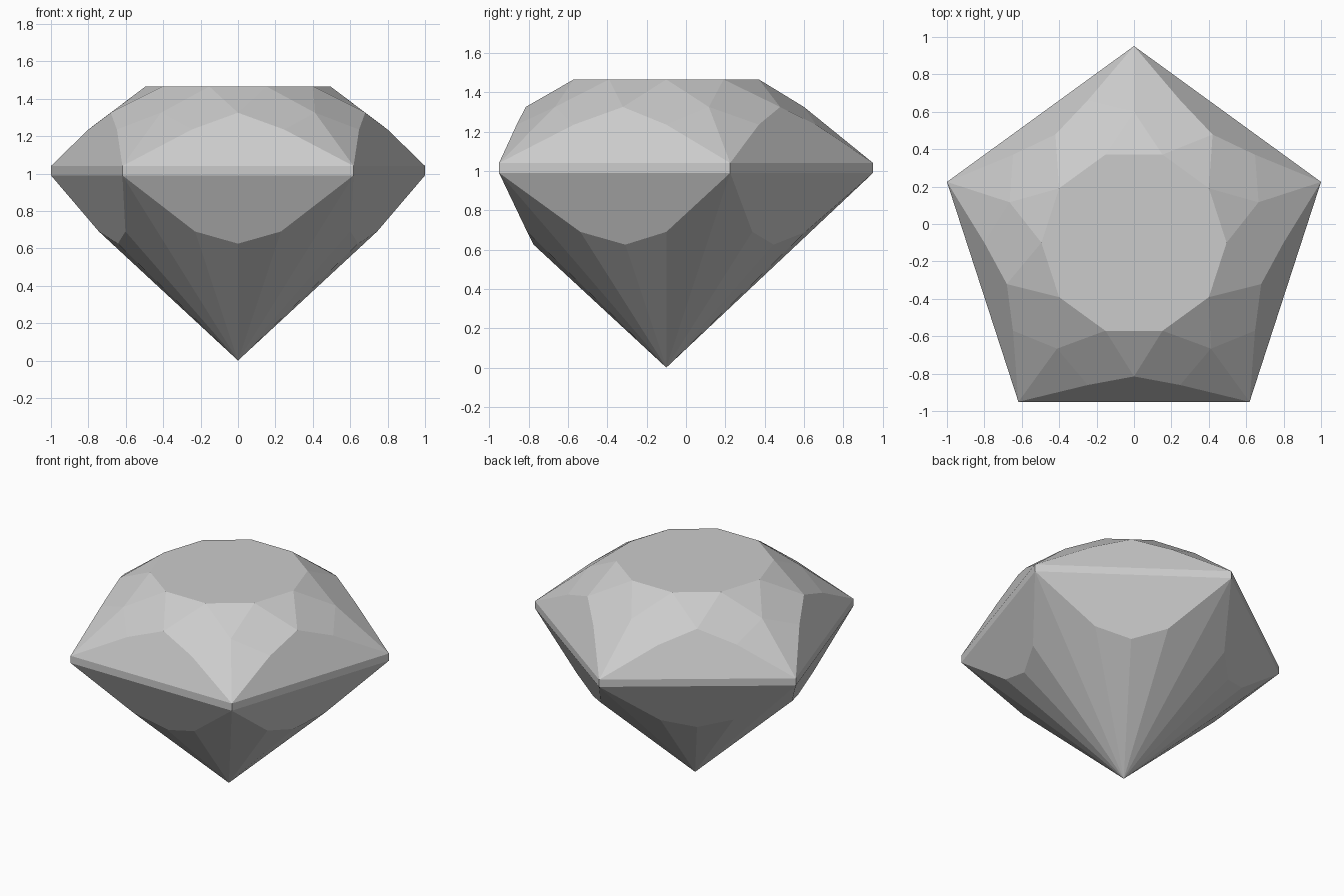
import bpy, bmesh
from math import cos, sin, radians

cube = bpy.data.objects.get("Cube")
if cube:
    bpy.data.objects.remove(cube)

mat = bpy.data.materials.new("pale_grey_crystal")
mat.use_nodes = True
grey = (0.6, 0.6, 0.6, 1)
mat.diffuse_color = grey
mat.node_tree.nodes["Principled BSDF"].inputs["Base Color"].default_value = grey

SIDES, CENTRE_Y = 5, -0.1
bm = bmesh.new()


def ring(count, radius, z, start):
    """Regular ring of vertices, starting at an angle in degrees."""
    angles = [radians(start + 360 * i / count) for i in range(count)]
    return [bm.verts.new((radius * cos(a), CENTRE_Y + radius * sin(a), z)) for a in angles]


# Corner i points along 90 + 72 i degrees, side i along 126 + 72 i degrees
table = ring(10, 0.495, 1.465, 72)
crown_corner = ring(SIDES, 0.70, 1.325, 90)
crown_side = ring(SIDES, 0.715, 1.325, 126)
crown_low = ring(10, 0.80, 1.235, 72)
girdle_top = ring(SIDES, 1.0515, 1.04, 90)
girdle_base = ring(SIDES, 1.0515, 0.99, 90)
pavilion_low = ring(10, 0.744, 0.69, 72)
pavilion_side = ring(SIDES, 0.675, 0.625, 126)
culet = bm.verts.new((0, CENTRE_Y, 0))

bm.faces.new(table)
for i in range(SIDES):
    n = (i + 1) % SIDES
    # Ring of ten: a and b flank this corner, c precedes the next corner
    a, b, c = 2 * i, 2 * i + 1, (2 * i + 2) % 10
    facets = [
        # Crown triangles below the table, then kites and corner facets
        (table[a], table[b], crown_corner[i]),
        (table[b], table[c], crown_side[i]),
        (table[b], crown_corner[i], crown_low[b], crown_side[i]),
        (table[c], crown_side[i], crown_low[c], crown_corner[n]),
        (crown_corner[i], girdle_top[i], crown_low[b]),
        (crown_corner[n], crown_low[c], girdle_top[n]),
        # Broad crown facet, girdle band, broad pavilion facet
        (girdle_top[i], girdle_top[n], crown_low[c], crown_side[i], crown_low[b]),
        (girdle_top[i], girdle_base[i], girdle_base[n], girdle_top[n]),
        (girdle_base[i], pavilion_low[b], pavilion_side[i], pavilion_low[c], girdle_base[n]),
        # Long pavilion facets meeting at the point
        (girdle_base[i], culet, pavilion_low[b]),
        (pavilion_low[b], culet, pavilion_side[i]),
        (pavilion_side[i], culet, pavilion_low[c]),
        (pavilion_low[c], culet, girdle_base[n]),
    ]
    for facet in facets:
        bm.faces.new(facet)

bmesh.ops.recalc_face_normals(bm, faces=bm.faces)
mesh = bpy.data.meshes.new("cut_gem")
bm.to_mesh(mesh)
bm.free()
mesh.materials.append(mat)
gem = bpy.data.objects.new("cut_gem", mesh)
bpy.context.collection.objects.link(gem)
